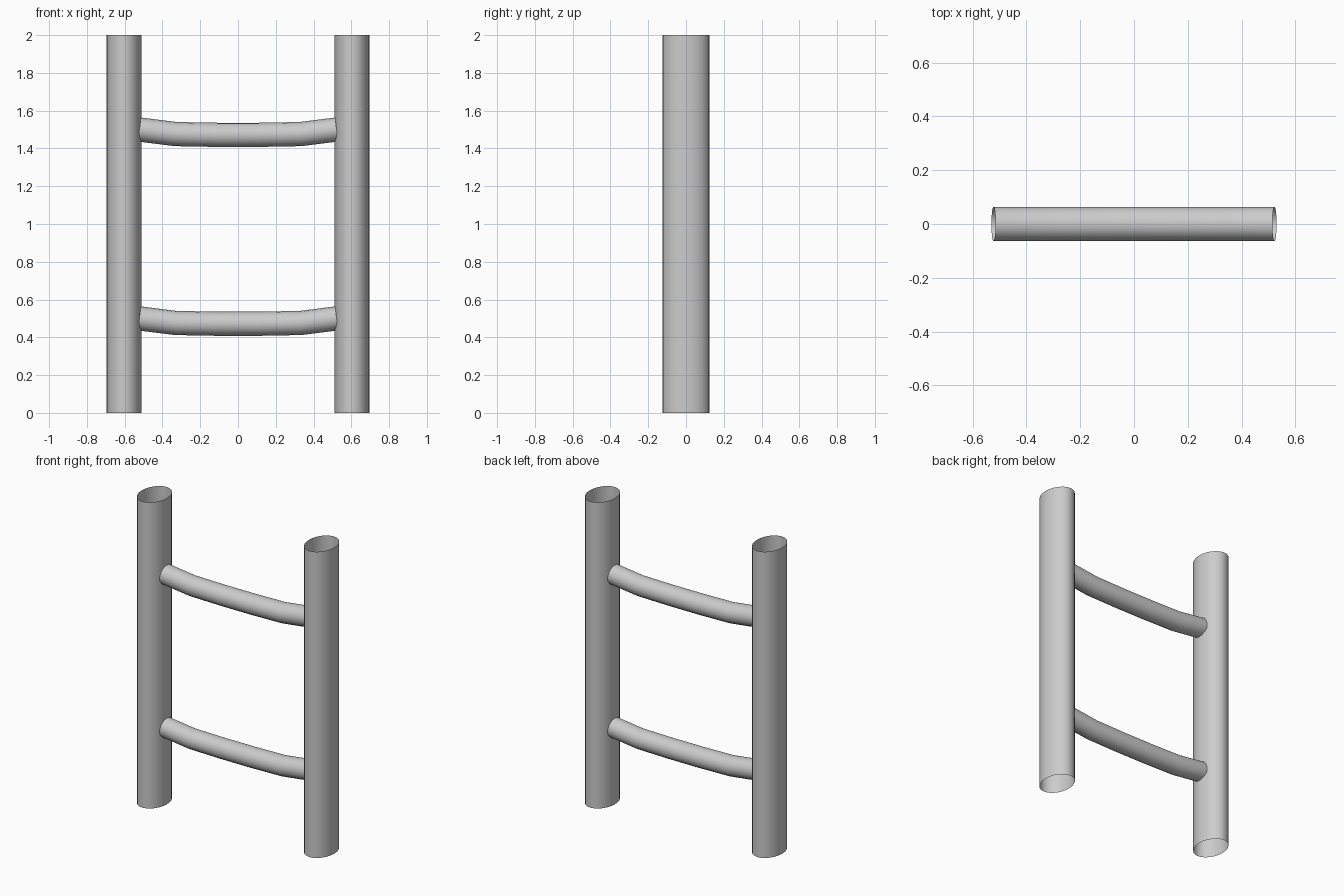
import bpy
import bmesh
from mathutils import Matrix

cube = bpy.data.objects.get("Cube")
if cube:
    bpy.data.objects.remove(cube, do_unlink=True)

GREY = (0.6, 0.6, 0.6, 1.0)
metal = bpy.data.materials.new("plain grey")
metal.use_nodes = True
metal.diffuse_color = GREY
metal.node_tree.nodes["Principled BSDF"].inputs["Base Color"].default_value = GREY


def link(name, data):
    obj = bpy.data.objects.new(name, data)
    bpy.context.collection.objects.link(obj)
    data.materials.append(metal)
    return obj


def make_rail(name, x):
    """Upright open tube with an oval section."""
    bm = bmesh.new()
    bmesh.ops.create_cone(bm, cap_ends=False, segments=24,
                          radius1=1, radius2=1, depth=2)
    bmesh.ops.transform(bm, matrix=Matrix.Diagonal((0.092, 0.125, 1, 1)), verts=bm.verts)
    bmesh.ops.translate(bm, vec=(x, 0, 1), verts=bm.verts)
    for face in bm.faces:
        face.smooth = True
    mesh = bpy.data.meshes.new(name)
    bm.to_mesh(mesh)
    bm.free()
    return link(name, mesh)


def make_rung(name, z):
    """Round open tube that sags towards the middle."""
    half = [(0.11, -0.028), (0.33, -0.024), (0.522, 0.0)]
    path = [(-x, dz) for x, dz in reversed(half)] + half
    curve = bpy.data.curves.new(name, "CURVE")
    curve.dimensions = "3D"
    curve.bevel_depth = 0.064
    curve.bevel_resolution = 6
    curve.use_fill_caps = False
    spline = curve.splines.new("POLY")
    spline.points.add(len(path) - 1)
    for point, (x, dz) in zip(spline.points, path):
        point.co = (x, 0, z + dz, 1)
    spline.use_smooth = True
    obj = link(name, curve)
    # Turn the tube into a mesh
    bpy.ops.object.select_all(action="DESELECT")
    obj.select_set(True)
    bpy.context.view_layer.objects.active = obj
    bpy.ops.object.convert(target="MESH")


# Side rails
make_rail("left_rail", 0.604)
make_rail("right_rail", -0.604)

# Rungs
make_rung("lower_rung", 0.5)
make_rung("upper_rung", 1.5)
